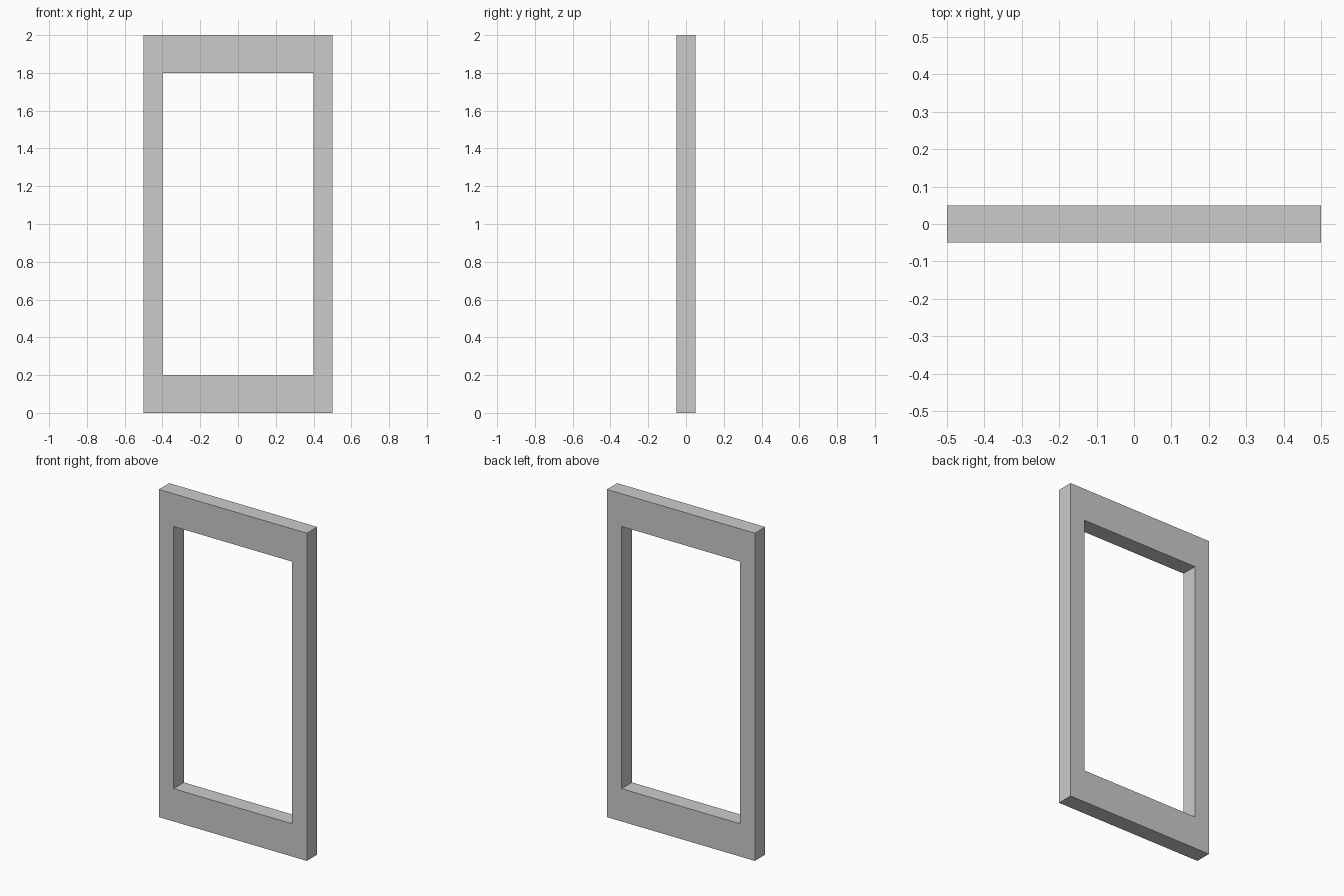
import bpy
import bmesh

if "Cube" in bpy.data.objects:
    bpy.data.objects.remove(bpy.data.objects["Cube"])

WIDTH, HEIGHT, DEPTH = 1.0, 2.0, 0.1
STILE, RAIL = 0.1, 0.2  # side and top/bottom border widths


def rectangle(bm, half_x, z0, z1, y):
    corners = ((-half_x, z0), (half_x, z0), (half_x, z1), (-half_x, z1))
    return [bm.verts.new((x, y, z)) for x, z in corners]


# Flat front ring between the outer outline and the opening
bm = bmesh.new()
outer = rectangle(bm, WIDTH / 2, 0, HEIGHT, -DEPTH / 2)
inner = rectangle(bm, WIDTH / 2 - STILE, RAIL, HEIGHT - RAIL, -DEPTH / 2)
ring = []
for i in range(4):
    j = (i + 1) % 4
    ring.append(bm.faces.new((outer[i], outer[j], inner[j], inner[i])))

# Extrude the ring to the back, keeping the front faces
result = bmesh.ops.extrude_face_region(bm, geom=ring, use_keep_orig=True)
back = [g for g in result["geom"] if isinstance(g, bmesh.types.BMVert)]
bmesh.ops.translate(bm, verts=back, vec=(0, DEPTH, 0))
bmesh.ops.recalc_face_normals(bm, faces=bm.faces)

# Frame object
mesh = bpy.data.meshes.new("frame")
bm.to_mesh(mesh)
bm.free()
frame = bpy.data.objects.new("frame", mesh)
bpy.context.collection.objects.link(frame)
